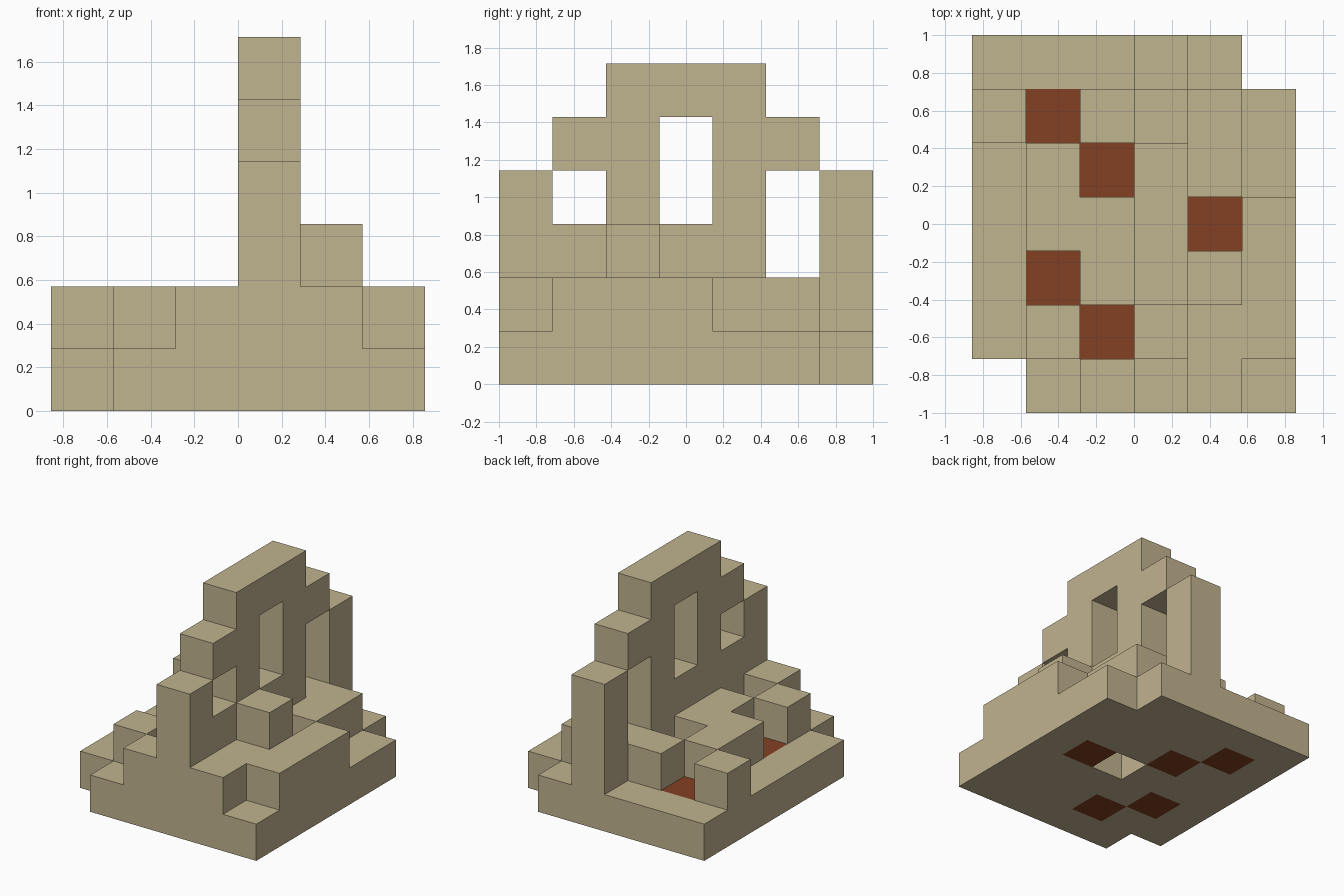
import bpy
import bmesh
from mathutils import Vector
from itertools import product

cube = bpy.data.objects.get("Cube")
if cube:
    bpy.data.objects.remove(cube)

# Grid of 6 x 7 x 6 cubes, seven of them spanning two units
UNIT = 2 / 7
ORIGIN = Vector((-3, -3.5, 0))


def material(name, colour):
    mat = bpy.data.materials.new(name)
    mat.use_nodes = True
    mat.diffuse_color = colour
    mat.node_tree.nodes["Principled BSDF"].inputs["Base Color"].default_value = colour
    return mat


def box(x, y, z, w=1, d=1, h=1):
    """Set of grid cells in a box with its low corner at x, y, z."""
    return set(product(range(x, x + w), range(y, y + d), range(z, z + h)))


def build(name, cells, solid, mat):
    """Skin the cells of one part, leaving out faces shared with other cells."""
    bm = bmesh.new()
    for cell in sorted(cells):
        centre = Vector(cell) + Vector((0.5, 0.5, 0.5))
        for axis, sign in product(range(3), (-1, 1)):
            normal = Vector((0, 0, 0))
            normal[axis] = sign
            if tuple(int(c + n) for c, n in zip(cell, normal)) in solid:
                continue
            u = Vector((0, 0, 0))
            u[(axis + 1) % 3] = 0.5
            v = normal.cross(u)
            mid = centre + normal / 2 + ORIGIN
            corners = (mid - u - v, mid + u - v, mid + u + v, mid - u + v)
            bm.faces.new([bm.verts.new(p * UNIT) for p in corners])
    bmesh.ops.remove_doubles(bm, verts=bm.verts, dist=UNIT / 100)
    mesh = bpy.data.meshes.new(name)
    bm.to_mesh(mesh)
    bm.free()
    mesh.materials.append(mat)
    bpy.context.collection.objects.link(bpy.data.objects.new(name, mesh))


# Clay floor tiles set into the base
tiles = set()
for x, y in ((1, 5), (2, 4), (4, 3), (1, 2), (2, 1)):
    tiles |= box(x, y, 0)

# Base slab with two missing corners and a pit underneath
base = box(0, 0, 0, 6, 7) - box(0, 0, 0) - box(5, 6, 0) - box(3, 3, 0) - tiles

# Tall stepped wall with three window openings
wall = box(3, 0, 1, 1, 7, 3) | box(3, 1, 4, 1, 5) | box(3, 2, 5, 1, 3)
wall -= box(3, 1, 3) | box(3, 3, 3, 1, 1, 2) | box(3, 5, 2, 1, 1, 2)

# Raised terrace on the +x side, with a block on top
left_terrace = box(4, 0, 1, 1, 3) | box(5, 1, 1, 1, 3) | box(4, 4, 1, 1, 2)
left_terrace |= box(4, 2, 2)

# Raised blocks on the -x side
right_blocks = box(2, 0, 1) | box(1, 1, 1) | box(2, 2, 1, 1, 2)
right_blocks |= box(1, 3, 1, 1, 2) | box(2, 5, 1) | box(0, 5, 1)

sandstone = material("sandstone", (0.527, 0.451, 0.275, 1))
clay = material("red_clay", (0.231, 0.051, 0.017, 1))

parts = {
    "base_slab": (base, sandstone),
    "stepped_wall": (wall, sandstone),
    "left_terrace": (left_terrace, sandstone),
    "right_blocks": (right_blocks, sandstone),
    "floor_tiles": (tiles, clay),
}
solid = set().union(*(cells for cells, mat in parts.values()))
for name, (cells, mat) in parts.items():
    build(name, cells, solid, mat)
